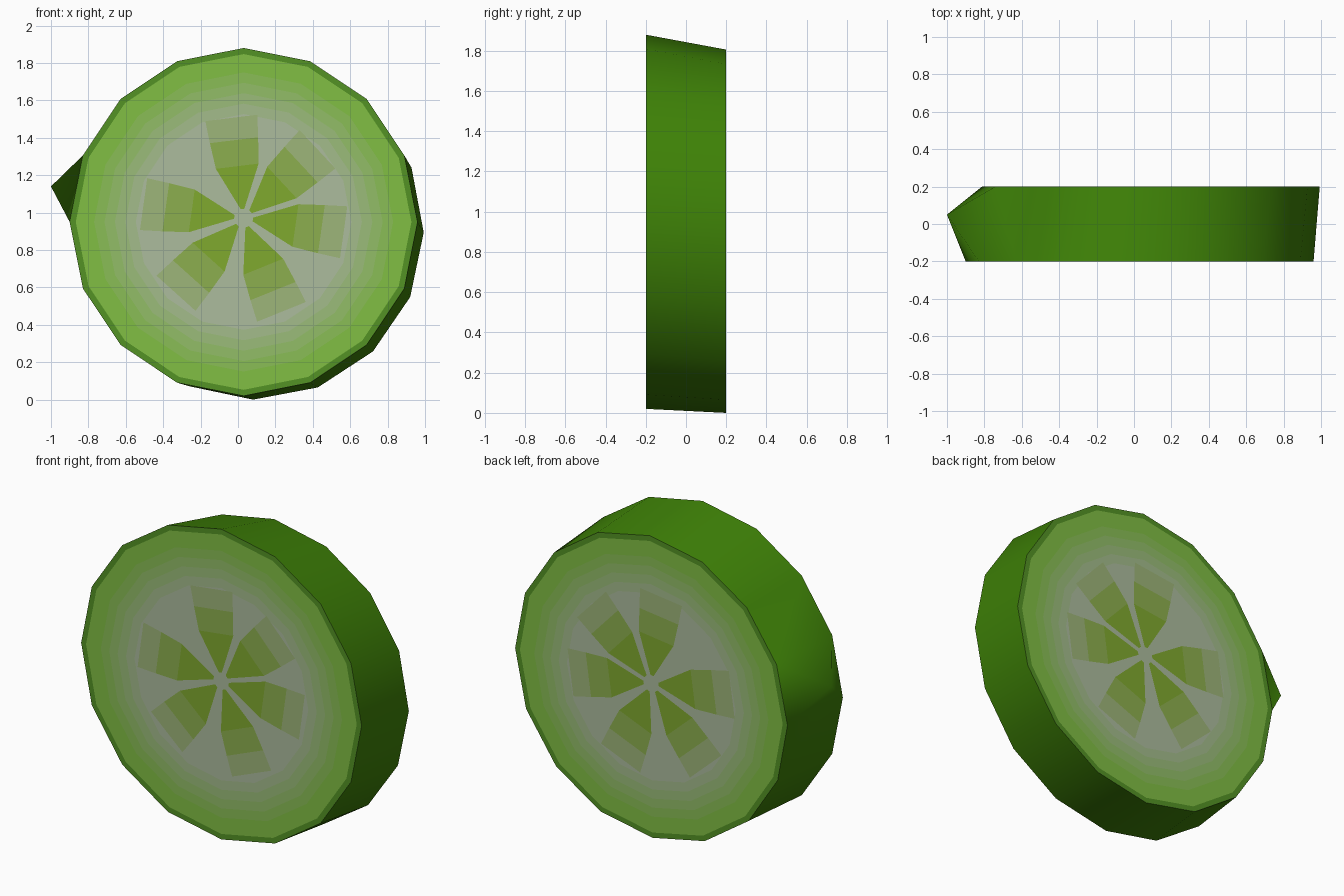
import bpy, bmesh
from math import cos, sin, radians, tau

if "Cube" in bpy.data.objects:
    bpy.data.objects.remove(bpy.data.objects["Cube"])

SIDES = 16
FRONT = dict(x=0.03, z=0.95, r=0.93, y=-0.2, turn=0.0)
BACK = dict(x=0.09, z=0.903, r=0.903, y=0.2, turn=radians(-0.6))


def material(name, rgb):
    m = bpy.data.materials.new(name)
    m.diffuse_color = [c ** 2.2 for c in rgb] + [1]
    m.use_nodes = True
    m.node_tree.nodes["Principled BSDF"].inputs["Base Color"].default_value = m.diffuse_color
    return m


def mix(a, b, t):
    return [p + (q - p) * t for p, q in zip(a, b)]


def finish(name, bm, mats):
    mesh = bpy.data.meshes.new(name)
    bm.to_mesh(mesh)
    bm.free()
    for m in mats:
        mesh.materials.append(m)
    obj = bpy.data.objects.new(name, mesh)
    bpy.context.collection.objects.link(obj)
    return obj


rind, edge = (0.25, 0.50, 0.06), (0.33, 0.57, 0.16)
green, pale, pocket = (0.50, 0.74, 0.27), (0.67, 0.73, 0.61), (0.48, 0.65, 0.15)

# Cut-face bands: outer radius fraction and colour, from skin to centre
bands = [(1.0, edge), (0.965, green)]
bands += [(f, mix(green, pale, t)) for f, t in
          ((0.86, 0.2), (0.80, 0.4), (0.74, 0.6), (0.68, 0.8), (0.62, 1.0))]
mats = [material("rind", rind)]
mats += [material(f"flesh_{i}", c) for i, (f, c) in enumerate(bands)]

# Slice body: skin wall plus both cut faces
bm = bmesh.new()


def ring(c, f):
    return [bm.verts.new((c["x"] + c["r"] * f * cos(tau * i / SIDES + c["turn"]), c["y"],
                          c["z"] + c["r"] * f * sin(tau * i / SIDES + c["turn"])))
            for i in range(SIDES)]


def cut_face(c):
    rings = [ring(c, f) for f, _ in bands]
    for k in range(len(rings) - 1):
        for i in range(SIDES):
            j = (i + 1) % SIDES
            face = bm.faces.new((rings[k][i], rings[k][j], rings[k + 1][j], rings[k + 1][i]))
            face.material_index = k + 1
    bm.faces.new(rings[-1]).material_index = len(bands)
    return rings[0]


a, b = cut_face(FRONT), cut_face(BACK)
for i in range(SIDES):
    j = (i + 1) % SIDES
    quad = (a[i], a[j], b[j], b[i])
    if i == 7:
        # Pointed bump pulled out of one skin panel
        tip = bm.verts.new((-1.0, 0.05, 1.14))
        walls = [bm.faces.new((quad[n], quad[(n + 1) % 4], tip)) for n in range(4)]
    else:
        walls = [bm.faces.new(quad)]
    for w in walls:
        w.smooth = True
for loop in (a, b):
    for i in range(SIDES):
        bm.edges.get((loop[i], loop[(i + 1) % SIDES])).smooth = False
bmesh.ops.recalc_face_normals(bm, faces=bm.faces)
finish("cucumber_slice", bm, mats)

# Seed pockets: kite cores fading outward, same layout on both cut faces
seed_mats = [material(f"pocket_{i}", mix(pocket, pale, t)) for i, t in enumerate((0.1, 0.35, 0.7))]
profile = [(0.05, 0.01), (0.28, 0.115), (0.42, 0.13), (0.54, 0.14)]
for name, c, side in (("front_seed_pockets", FRONT, -1), ("back_seed_pockets", BACK, 1)):
    bm = bmesh.new()
    for angle in (97, 43, -8, -68, -132, 172):
        ca, sa = cos(radians(angle)), sin(radians(angle))
        rows = [[bm.verts.new((c["x"] + r * ca - w * s * sa, c["y"] + side * 0.002,
                               c["z"] + 0.02 + r * sa + w * s * ca)) for s in (-1, 1)]
                for r, w in profile]
        for k in range(3):
            p, q = rows[k], rows[k + 1]
            face = bm.faces.new((p[0], q[0], q[1], p[1]))
            face.material_index = k
            face.normal_update()
            if face.normal.y * side < 0:
                face.normal_flip()
    finish(name, bm, seed_mats)
